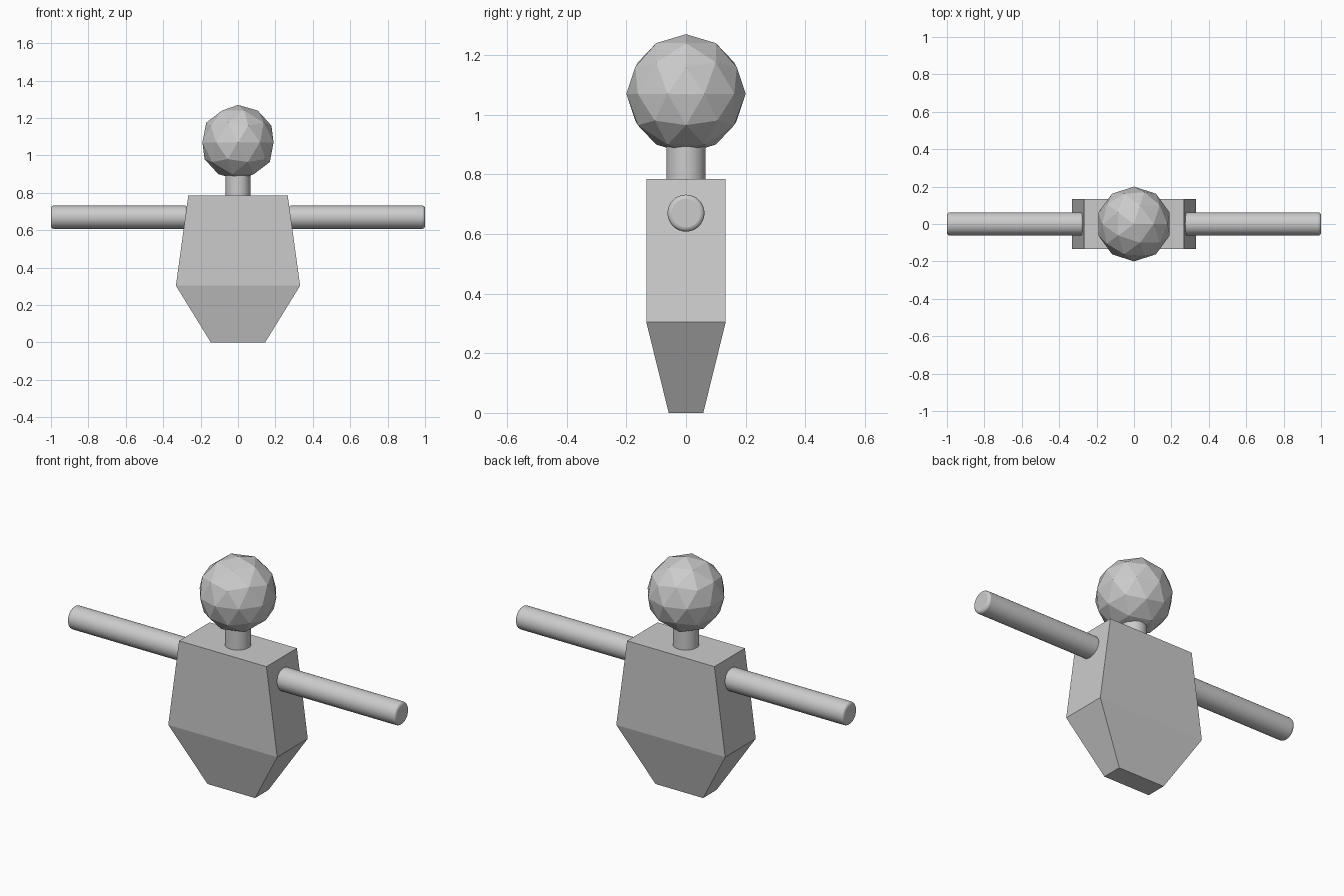
import bpy, bmesh, math

if "Cube" in bpy.data.objects:
    bpy.data.objects.remove(bpy.data.objects["Cube"])

grey = bpy.data.materials.new("plain grey")
grey.diffuse_color = (0.6, 0.6, 0.6, 1)
grey.use_nodes = True
grey.node_tree.nodes["Principled BSDF"].inputs["Base Color"].default_value = grey.diffuse_color


def finish(obj, name):
    obj.name = name
    obj.data.materials.clear()
    obj.data.materials.append(grey)
    return obj


def rod(name, radius, length, location, rotation=(0, 0, 0), bevel=0.0):
    bpy.ops.mesh.primitive_cylinder_add(vertices=32, radius=radius, depth=length,
                                        location=location, rotation=rotation)
    obj = finish(bpy.context.object, name)
    if bevel:
        mod = obj.modifiers.new("soft rim", 'BEVEL')
        mod.width = bevel
        mod.segments = 3
        mod.limit_method = 'ANGLE'
        mod.angle_limit = math.radians(40)
    bpy.ops.object.shade_smooth_by_angle(angle=math.radians(35))
    return obj


# torso: three stacked rectangles (half width, half depth, height)
sections = [(0.145, 0.058, 0.0), (0.332, 0.133, 0.304), (0.266, 0.133, 0.785)]
bm = bmesh.new()
rings = [[bm.verts.new((sx * w, sy * d, z))
          for sx, sy in ((-1, -1), (1, -1), (1, 1), (-1, 1))]
         for w, d, z in sections]
for low, high in zip(rings, rings[1:]):
    for i in range(4):
        j = (i + 1) % 4
        bm.faces.new((low[i], low[j], high[j], high[i]))
bm.faces.new(rings[0][::-1])
bm.faces.new(rings[-1])
mesh = bpy.data.meshes.new("torso")
bm.to_mesh(mesh)
bm.free()
torso = bpy.data.objects.new("torso", mesh)
bpy.context.collection.objects.link(torso)
finish(torso, "torso")

# neck
rod("neck", 0.066, 0.14, (0, 0, 0.84))

# faceted head
bpy.ops.mesh.primitive_ico_sphere_add(subdivisions=2, radius=0.2, location=(0, 0, 1.07))
finish(bpy.context.object, "head")

# outstretched arms
for side, label in ((-1, "right_arm"), (1, "left_arm")):
    rod(label, 0.062, 0.73, (side * 0.635, 0, 0.67), (0, math.pi / 2, 0), bevel=0.014)
